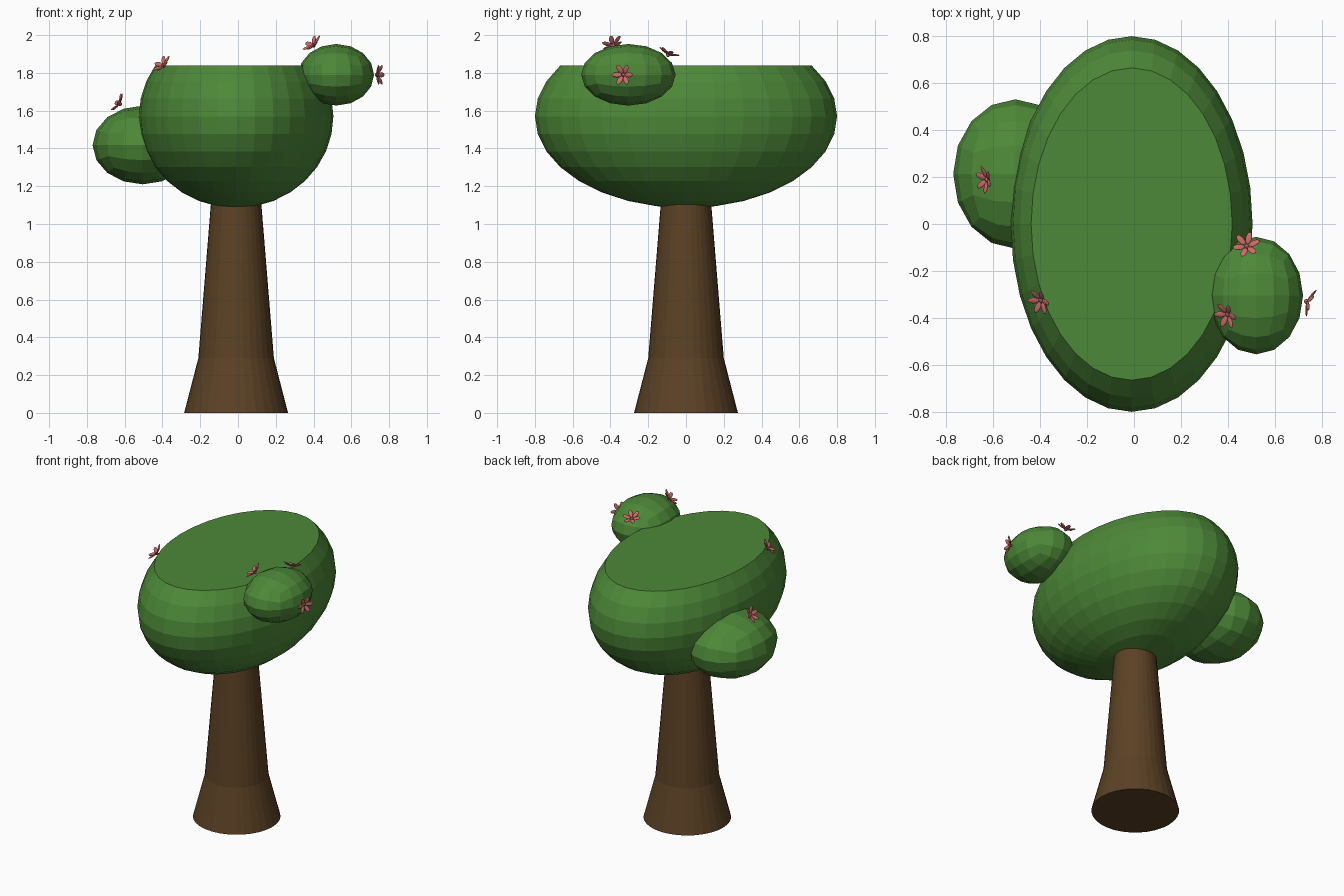
import bpy, bmesh, math
from mathutils import Vector, Matrix

if "Cube" in bpy.data.objects:
    bpy.data.objects.remove(bpy.data.objects["Cube"])


def material(name, rgb):
    m = bpy.data.materials.new(name)
    m.diffuse_color = (*rgb, 1)
    m.use_nodes = True
    m.node_tree.nodes["Principled BSDF"].inputs["Base Color"].default_value = m.diffuse_color
    return m


BARK = material("bark", (0.105, 0.053, 0.018))
LEAF = material("leaf", (0.075, 0.25, 0.04))
PINK = material("petal", (0.62, 0.15, 0.14))


def finish(name, bm, mat):
    bmesh.ops.recalc_face_normals(bm, faces=bm.faces)
    me = bpy.data.meshes.new(name)
    bm.to_mesh(me)
    bm.free()
    me.materials.append(mat)
    ob = bpy.data.objects.new(name, me)
    bpy.context.collection.objects.link(ob)
    return ob


# Trunk: flared profile turned round the z axis
bm = bmesh.new()
rings = []
N = 32
for r, z in [(0.275, 0), (0.2, 0.29), (0.13, 1.15)]:
    rings.append([bm.verts.new((r * math.cos(2 * math.pi * i / N) - 0.01,
                                r * math.sin(2 * math.pi * i / N), z)) for i in range(N)])
for a, b in zip(rings, rings[1:]):
    for i in range(N):
        j = (i + 1) % N
        bm.faces.new((a[i], a[j], b[j], b[i]))
bm.faces.new(rings[0])
bm.faces.new(rings[-1])
finish("trunk", bm, BARK)

# Main canopy: ellipsoid cut flat at the third ring above the middle
bm = bmesh.new()
bmesh.ops.create_uvsphere(bm, u_segments=32, v_segments=16, radius=1)
top = math.sin(math.radians(33.75))
bmesh.ops.delete(bm, geom=[v for v in bm.verts if v.co.z > top + 0.01], context='VERTS')
bmesh.ops.holes_fill(bm, edges=[e for e in bm.edges if e.is_boundary], sides=0)
bmesh.ops.transform(bm, matrix=Matrix.Translation((-0.01, 0, 1.57)) @ Matrix.Diagonal((0.515, 0.8, 0.485, 1)),
                    verts=bm.verts)
finish("canopy", bm, LEAF)


# Side clumps: gridded cubes rounded into ellipsoids
def clump(name, centre, radii):
    bm = bmesh.new()
    bmesh.ops.create_cube(bm, size=2)
    bmesh.ops.subdivide_edges(bm, edges=bm.edges[:], cuts=3, use_grid_fill=True)
    for v in bm.verts:
        d = Vector([math.tan(c * math.pi / 4) for c in v.co]).normalized()
        v.co = Vector(centre) + Vector([a * b for a, b in zip(d, radii)])
    finish(name, bm, LEAF)


clump("right_clump", (0.52, -0.305, 1.79), (0.2, 0.25, 0.163))
clump("left_clump", (-0.505, 0.213, 1.418), (0.265, 0.318, 0.208))


# Flowers: six cupped petals round a small bead
def flower(name, pos, normal):
    bm = bmesh.new()
    bmesh.ops.create_uvsphere(bm, u_segments=8, v_segments=6, radius=0.011)
    for i in range(6):
        m = (Matrix.Rotation(i * math.pi / 3, 4, 'Z') @ Matrix.Rotation(-math.radians(20), 4, 'Y')
             @ Matrix.Translation((0.036, 0, 0)) @ Matrix.Diagonal((0.028, 0.014, 0.005, 1)))
        bmesh.ops.create_uvsphere(bm, u_segments=8, v_segments=6, radius=1, matrix=m)
    ob = finish(name, bm, PINK)
    ob.location = pos
    ob.rotation_euler = Vector(normal).to_track_quat('Z', 'Y').to_euler()


flower("flower_rim", (-0.395, -0.325, 1.838), (-0.55, -0.35, 0.6))
flower("flower_left", (-0.625, 0.19, 1.635), (-0.8, -0.1, 0.5))
flower("flower_upper", (0.4, -0.385, 1.945), (-0.6, -0.35, 0.7))
flower("flower_back", (0.48, -0.095, 1.895), (-0.1, 0.4, 0.9))
flower("flower_side", (0.735, -0.33, 1.79), (0.93, -0.35, 0))
